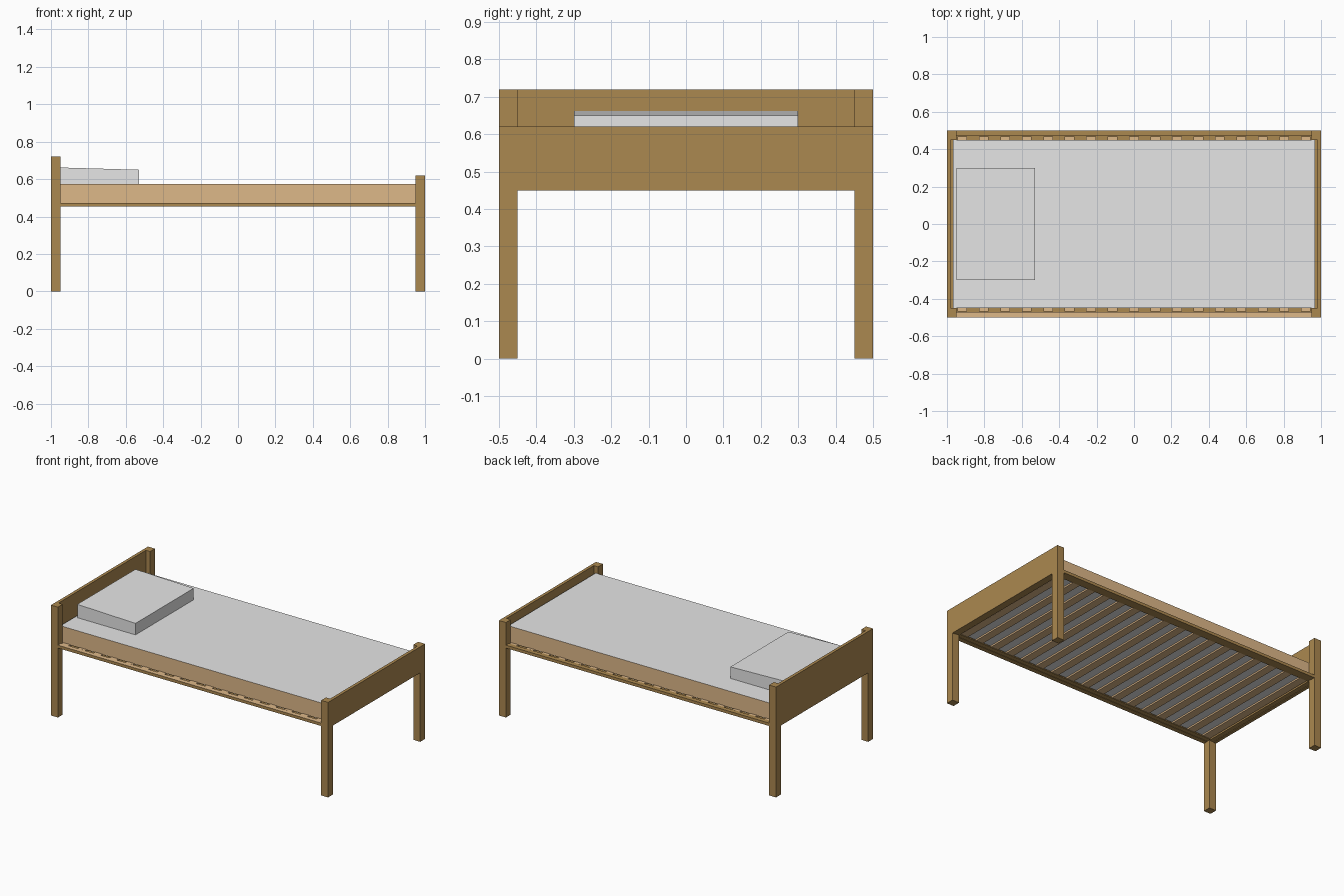
import bpy, bmesh

if "Cube" in bpy.data.objects:
    bpy.data.objects.remove(bpy.data.objects["Cube"])


def material(name, rgb):
    m = bpy.data.materials.new(name)
    m.diffuse_color = (*rgb, 1)
    m.use_nodes = True
    m.node_tree.nodes["Principled BSDF"].inputs["Base Color"].default_value = m.diffuse_color
    return m


wood = material("ochre wood", (0.41, 0.246, 0.08))
tan = material("light tan", (0.73, 0.48, 0.25))
grey = material("pale grey fabric", (0.79, 0.79, 0.79))


def prism(name, outline, lift, mats):
    """Extrude an outline of 3D points along the vector lift."""
    bm = bmesh.new()
    face = bm.faces.new([bm.verts.new(p) for p in outline])
    ext = bmesh.ops.extrude_face_region(bm, geom=[face], use_keep_orig=True)
    vs = [v for v in ext["geom"] if isinstance(v, bmesh.types.BMVert)]
    bmesh.ops.translate(bm, verts=vs, vec=lift)
    bmesh.ops.recalc_face_normals(bm, faces=bm.faces)
    me = bpy.data.meshes.new(name)
    bm.to_mesh(me)
    bm.free()
    for m in mats:
        me.materials.append(m)
    ob = bpy.data.objects.new(name, me)
    bpy.context.collection.objects.link(ob)
    return ob


def box(name, x, y, z, *mats):
    (x0, x1), (y0, y1) = sorted(x), sorted(y)
    return prism(name, [(x0, y0, z[0]), (x1, y0, z[0]), (x1, y1, z[0]), (x0, y1, z[0])],
                 (0, 0, z[1] - z[0]), mats)


# Head and foot: legs, panel and end rail
for end, sx, top in (("head", -1, 0.72), ("foot", 1, 0.62)):
    for side, sy in (("front", -1), ("back", 1)):
        box(f"{end}_{side}_leg", (sx * 0.95, sx), (sy * 0.45, sy * 0.5), (0, top), wood)
    box(f"{end}_panel", (sx * 0.98, sx), (-0.45, 0.45), (0.45, top), wood)
    box(f"{end}_rail", (sx * 0.95, sx * 0.98), (-0.45, 0.45), (0.453, 0.471), wood)

# Side rails with an inner ledge; the front rail has a tan top
for side, sy in (("front", -1), ("back", 1)):
    rail = box(f"{side}_rail", (-0.95, 0.95), (sy * 0.47, sy * 0.5), (0.453, 0.472), wood, tan)
    if side == "front":
        for p in rail.data.polygons:
            p.material_index = int(p.normal.z > 0.5)
    box(f"{side}_ledge", (-0.95, 0.95), (sy * 0.44, sy * 0.47), (0.455, 0.462), wood)

# Tan slats resting on the ledges
for i in range(17):
    x = -0.918 + i * 0.11475
    box(f"slat_{i + 1}", (x - 0.026, x + 0.026), (-0.468, 0.468), (0.458, 0.471), tan)

# Mattress: grey top and bottom, tan sides
mattress = box("mattress", (-0.967, 0.967), (-0.45, 0.45), (0.468, 0.575), grey, tan)
for p in mattress.data.polygons:
    p.material_index = int(abs(p.normal.z) < 0.5)

# Pillow: wedge, higher at the head
prism("pillow", [(-0.95, -0.3, 0.575), (-0.53, -0.3, 0.575), (-0.53, -0.3, 0.65), (-0.95, -0.3, 0.662)],
      (0, 0.6, 0), [grey])
